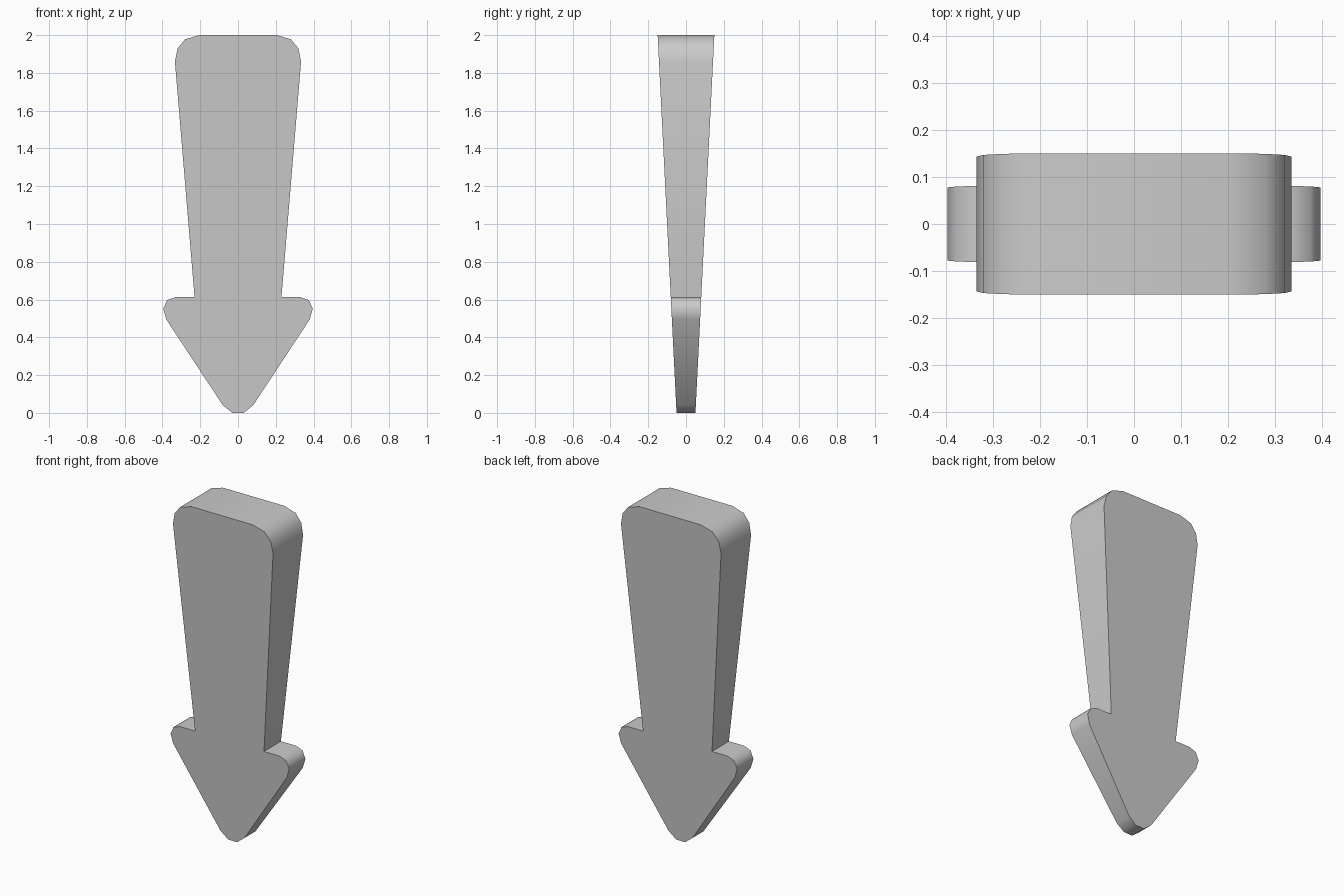
import bpy, bmesh, math

if "Cube" in bpy.data.objects:
    bpy.data.objects.remove(bpy.data.objects["Cube"])

# Right half of the arrow outline (x, z), from top to tip
HALF = [(0.205, 2.0), (0.28, 1.978), (0.32, 1.93), (0.334, 1.86),
        (0.23, 0.613), (0.33, 0.613), (0.375, 0.597), (0.396, 0.552),
        (0.38, 0.495), (0.08, 0.04), (0.03, 0.0)]
outline = HALF + [(-x, z) for x, z in reversed(HALF)]


def half_depth(z):
    """Thickness tapers from the top down to the tip."""
    return 0.05 + 0.05 * z


# Tapered slab: front and back faces joined by a rim
bm = bmesh.new()
front = [bm.verts.new((x, -half_depth(z), z)) for x, z in outline]
back = [bm.verts.new((x, half_depth(z), z)) for x, z in outline]
bm.faces.new(front)
bm.faces.new(back[::-1])
for i in range(len(outline)):
    j = (i + 1) % len(outline)
    bm.faces.new((front[i], back[i], back[j], front[j]))
bmesh.ops.recalc_face_normals(bm, faces=bm.faces[:])

mesh = bpy.data.meshes.new("down_arrow")
bm.to_mesh(mesh)
bm.free()
arrow = bpy.data.objects.new("down_arrow", mesh)
bpy.context.collection.objects.link(arrow)

# Smooth the rounded corners, keep the outline edges sharp
bpy.context.view_layer.objects.active = arrow
arrow.select_set(True)
bpy.ops.object.shade_smooth_by_angle(angle=math.radians(50))
